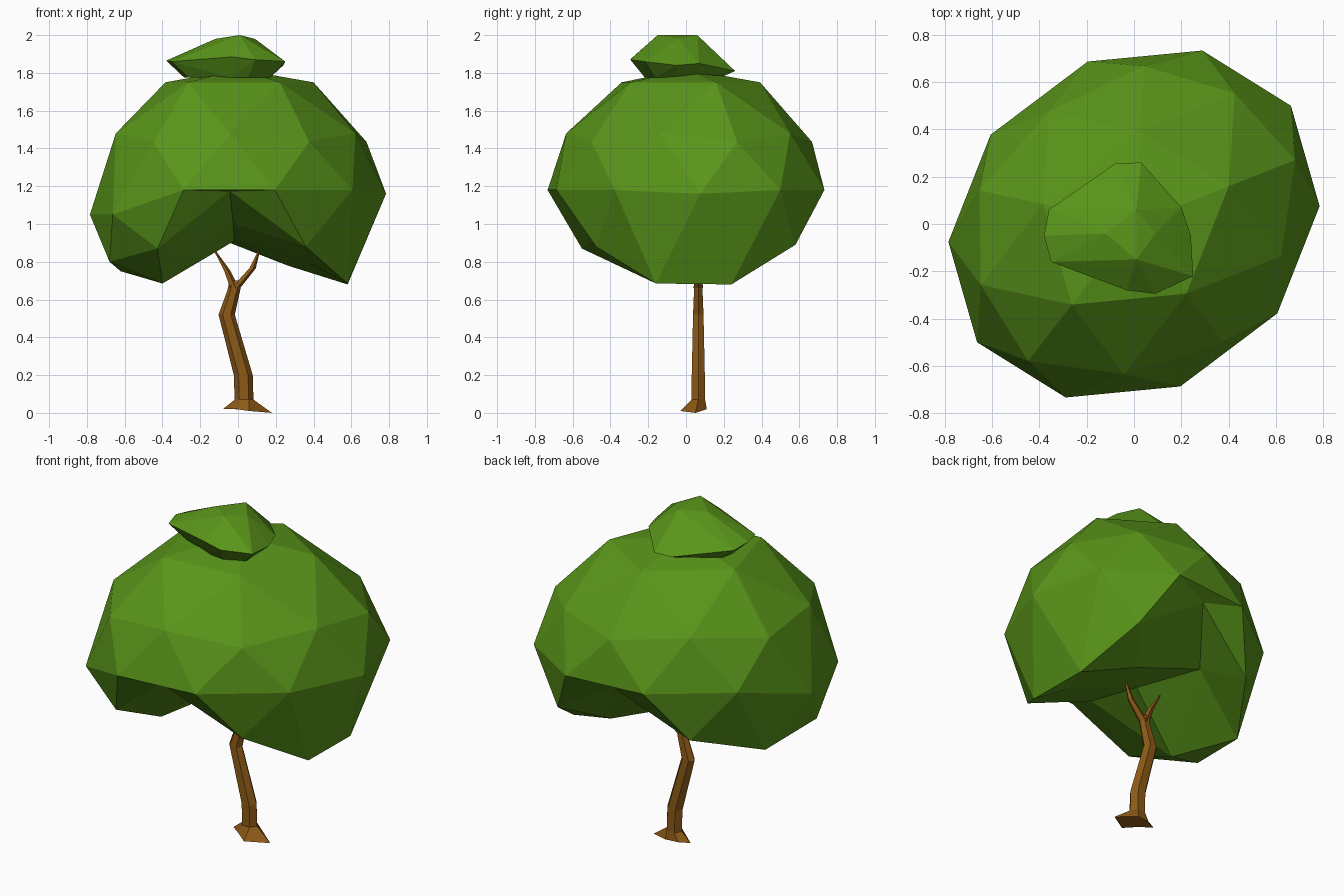
import bpy, bmesh
from math import radians, degrees, atan2, sin, cos, pi
from mathutils import Vector, Matrix

if "Cube" in bpy.data.objects:
    bpy.data.objects.remove(bpy.data.objects["Cube"])


def material(name, color):
    m = bpy.data.materials.new(name)
    m.diffuse_color = color
    m.use_nodes = True
    m.node_tree.nodes["Principled BSDF"].inputs["Base Color"].default_value = m.diffuse_color
    return m


def finish(bm, name, mat):
    bmesh.ops.recalc_face_normals(bm, faces=bm.faces)
    me = bpy.data.meshes.new(name)
    bm.to_mesh(me)
    bm.free()
    me.materials.append(mat)
    ob = bpy.data.objects.new(name, me)
    bpy.context.collection.objects.link(ob)
    return ob


def ring(x, y, z, rx, ry, n=6):
    return [(x + rx * cos(2 * pi * i / n), y + ry * sin(2 * pi * i / n), z) for i in range(n)]


def loft(bm, rings):
    loops = [[bm.verts.new(p) for p in r] for r in rings]
    n = len(loops[0])
    for a, b in zip(loops, loops[1:]):
        for i in range(n):
            j = (i + 1) % n
            bm.faces.new((a[i], a[j], b[j], b[i]))
    bm.faces.new(loops[0][::-1])
    bm.faces.new(loops[-1])


leaf = material("leaf_green", (0.10, 0.30, 0.01, 1))
bark = material("bark_brown", (0.26, 0.10, 0.008, 1))

# Crown: stretched icosphere whose underside is pushed up into a front-to-back arch
bm = bmesh.new()
bmesh.ops.create_icosphere(bm, subdivisions=2, radius=1.0)
bmesh.ops.rotate(bm, verts=bm.verts, cent=(0, 0, 0), matrix=Matrix.Rotation(radians(-18), 3, 'Z'))
turn = Matrix.Rotation(radians(37), 3, 'Z')
low_z = {18: .89, 54: 1.14, 90: .88, 126: .75, 162: .80, 198: .87, 234: 1.175, 270: .88, 306: .685, 342: .68}
bottom_z = {18: .78, 90: .97, 162: .685, 234: 1.0, 306: .79}
nudged = {306: (.58, -.16), 342: (.58, .24)}
for v in bm.verts:
    h = v.co.z
    angle = round(degrees(atan2(v.co.y, v.co.x))) % 360
    p = turn @ Vector((v.co.x * .83, v.co.y * .70, 0))
    if h > .95:
        p.z = 1.82
    elif h > .7:
        p.z = 1.75
    elif h > .2:
        p.z = 1.18 + .57 * h
    elif h > -.2:
        p.z = 1.05 if p.x < -.62 else (1.16 if p.x > .7 else 1.18)
    elif h > -.7:
        key = min(low_z, key=lambda k: abs(k - angle))
        p.z = low_z[key]
        if key in nudged:
            p.x, p.y = nudged[key]
    elif h > -.95:
        p.z = bottom_z[min(bottom_z, key=lambda k: abs(k - angle))]
    else:
        p = Vector((-.02, 0, .91))
    v.co = p
finish(bm, "leaf_crown", leaf)

# Small leaf tuft on top
rim = [(.03, .26, 1.81), (-.08, .255, 1.81), (-.36, .06, 1.85), (-.38, -.05, 1.865), (-.35, -.16, 1.86),
       (-.03, -.28, 1.885), (.09, -.295, 1.87), (.25, -.22, 1.86), (.24, -.05, 1.84), (.20, .07, 1.85)]
top = [(.01, .06, 2.0), (.09, -.04, 1.98), (.01, -.15, 2.0), (-.12, -.04, 1.98)]
bottom = [(-.04 + .72 * (x + .04), -.02 + .72 * (y + .02), 1.775) for x, y, z in rim]
bm = bmesh.new()
for p in rim + top + bottom:
    bm.verts.new(p)
hull = bmesh.ops.convex_hull(bm, input=bm.verts)
bmesh.ops.delete(bm, geom=[g for g in hull["geom_interior"] if isinstance(g, bmesh.types.BMVert)], context='VERTS')
finish(bm, "top_leaf_tuft", leaf)

# Trunk with flared roots, bend and fork
roots = [(.18, .05, 0), (.06, .11, .02), (-.02, .10, .02), (-.08, .07, .02), (-.01, .02, .02), (.06, -.03, .01)]
bm = bmesh.new()
loft(bm, [roots, ring(.032, .065, .07, .05, .042), ring(.028, .065, .2, .05, .04),
          ring(-.06, .065, .52, .043, .032), ring(-.022, .065, .65, .034, .026), ring(-.015, .065, .70, .03, .02)])
finish(bm, "trunk", bark)

# Two branches
for side, path in {"left": [(-.02, .66, .026), (-.06, .755, .018), (-.13, .87, .004)],
                   "right": [(-.015, .66, .026), (.075, .765, .019), (.115, .87, .004)]}.items():
    bm = bmesh.new()
    loft(bm, [ring(x, .065, z, r, r, 5) for x, z, r in path])
    finish(bm, side + "_branch", bark)
